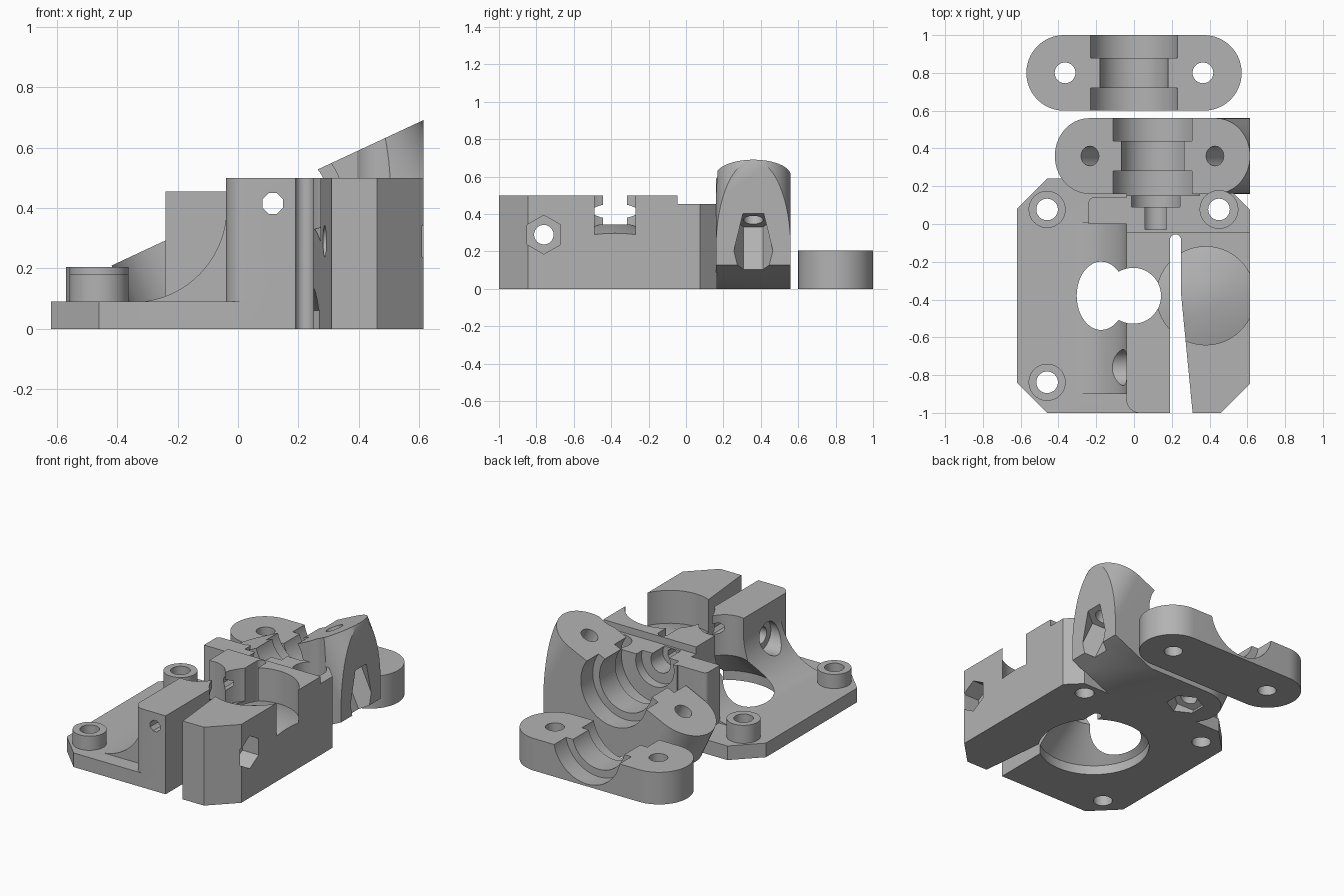
import bpy, bmesh
from math import pi, cos, sin, radians
from mathutils import Matrix

cube = bpy.data.objects.get("Cube")
if cube:
    bpy.data.objects.remove(cube, do_unlink=True)

grey = bpy.data.materials.new("plain_grey")
grey.use_nodes = True
GREY = (0.45, 0.45, 0.45, 1)
grey.diffuse_color = GREY
grey.node_tree.nodes["Principled BSDF"].inputs["Base Color"].default_value = GREY

SEG = 64
UP = Matrix()
ALONG_X = Matrix.Rotation(pi / 2, 4, 'Y')
ALONG_Y = Matrix.Rotation(-pi / 2, 4, 'X')
move = Matrix.Translation


def loft(name, rings, matrix=UP):
    """Closed solid through matching rings of points."""
    bm = bmesh.new()
    loops = [[bm.verts.new(p) for p in ring] for ring in rings]
    n = len(loops[0])
    for a, b in zip(loops, loops[1:]):
        for i in range(n):
            j = (i + 1) % n
            bm.faces.new((a[i], a[j], b[j], b[i]))
    bm.faces.new(loops[0][::-1])
    bm.faces.new(loops[-1])
    bm.transform(matrix)
    bmesh.ops.recalc_face_normals(bm, faces=bm.faces)
    mesh = bpy.data.meshes.new(name)
    bm.to_mesh(mesh)
    bm.free()
    mesh.materials.append(grey)
    obj = bpy.data.objects.new(name, mesh)
    bpy.context.collection.objects.link(obj)
    return obj


def prism(name, outline, low, high, matrix=UP):
    return loft(name, [[(x, y, z) for x, y in outline] for z in (low, high)], matrix)


def arc(cx, cy, r, start, end, steps=16):
    angles = [radians(start + (end - start) * i / steps) for i in range(steps + 1)]
    return [(cx + r * cos(a), cy + r * sin(a)) for a in angles]


def turned(name, profile, matrix=UP, sides=SEG, phase=0):
    """Solid of rings given as (radius, height) pairs."""
    turn = [2 * pi * (i + phase) / sides for i in range(sides)]
    return loft(name, [[(r * cos(a), r * sin(a), z) for a in turn] for r, z in profile], matrix)


def combine(body, tool, operation):
    tool.hide_render = True
    mod = body.modifiers.new(operation.lower(), 'BOOLEAN')
    mod.object, mod.operation, mod.solver = tool, operation, 'EXACT'
    bpy.ops.object.select_all(action='DESELECT')
    bpy.context.view_layer.objects.active = body
    body.select_set(True)
    bpy.ops.object.modifier_apply(modifier=mod.name)
    bpy.data.objects.remove(tool, do_unlink=True)


def add(body, tool):
    combine(body, tool, 'UNION')


def cut(body, tool):
    combine(body, tool, 'DIFFERENCE')


def finish(obj):
    bpy.ops.object.select_all(action='DESELECT')
    bpy.context.view_layer.objects.active = obj
    obj.select_set(True)
    bpy.ops.object.shade_smooth_by_angle(angle=radians(30))


CAPSULE = arc(0.37, 0, 0.2, -90, 90, 32) + arc(-0.37, 0, 0.2, 90, 270, 32)
BOLT = 0.365


def neck_groove(x, y, z):
    """Stepped seat for the nozzle neck, wide at both ends."""
    wide, thin = 0.235, 0.187
    steps = [(wide, -0.21), (wide, -0.08), (thin, -0.08), (thin, 0.08), (wide, 0.08), (wide, 0.25)]
    return turned("groove_cutter", steps, move((x, y, z)) @ ALONG_Y)


# Base plate with chamfered corners
body = prism("extruder_body", [(-0.62, -0.84), (-0.46, -1), (0.1, -1), (0.1, 0.24),
                               (-0.46, 0.24), (-0.62, 0.08)], 0, 0.09)

# Tall idler block and lower rear block
add(body, prism("idler_block", arc(0.03, -0.93, 0.07, 180, 270) +
                [(0.46, -1), (0.615, -0.845), (0.615, -0.045), (-0.04, -0.045)], 0, 0.5))
add(body, prism("rear_block", [(-0.24, 0), (-0.04, 0), (-0.04, -0.06), (0.615, -0.06),
                               (0.615, 0.075), (0.525, 0.165), (-0.04, 0.165), (-0.04, 0.14)]
                + arc(-0.215, 0.115, 0.025, 90, 180, 6), 0, 0.455))

# Concave sweep from the plate up the side of the block
sweep = [(x, -z) for x, z in arc(-0.35, 0.4, 0.312, -90, -4, 32)]
add(body, prism("side_sweep", sweep + [(0.02, -0.38), (0.02, -0.05), (-0.35, -0.05)],
                -0.9, 0.01, ALONG_Y))

# Tilted lower half of the nozzle clamp
tilt = move((0.0975, 0.36, 0.45)) @ Matrix.Rotation(radians(-25), 4, 'Y')
clamp = prism("tilted_clamp", CAPSULE, -0.51, 0, tilt)
combine(clamp, prism("clamp_limits", [(-1, 0), (0.615, 0), (0.615, 0.8), (-1, 0.8)], 0, 1), 'INTERSECT')
add(body, clamp)

# Mounting bosses and screw holes
for y, top in ((-0.838, 0.18), (0.077, 0.205)):
    add(body, turned("mount_boss", [(0.098, 0.02), (0.098, top)], move((-0.46, y, 0))))
    cut(body, turned("mount_hole", [(0.057, -0.1), (0.057, 0.4)], move((-0.46, y, 0))))
cut(body, turned("corner_screw", [(0.057, -0.1), (0.057, 0.21), (0.1, 0.21), (0.1, 0.8)],
                 move((0.45, 0.077, 0))))

# Motor recess, cone and drive gear opening
cut(body, turned("motor_recess", [(0.33, -0.1), (0.33, 0.06), (0.148, 0.242), (0.148, 0.8)],
                 move((-0.005, -0.38, 0))))

# Bearing pocket with raised conical seat
cut(body, turned("bearing_pocket", [(0.08, 0.345), (0.26, 0.29), (0.26, 0.8)],
                 move((0.38, -0.38, 0))))

# Flexure slot
cut(body, prism("flexure_slot", [(0.19, -1.1), (0.32, -1.1), (0.25, -0.38)]
                + arc(0.22, -0.085, 0.03, 0, 180), -0.1, 0.8))

# Tension screw with nut trap on one side and head seat on the other
screw = move((0, -0.76, 0.29)) @ ALONG_X
cut(body, turned("tension_screw", [(0.052, -0.6), (0.052, 0.8)], screw))
cut(body, turned("screw_head_seat", [(0.095, -0.4), (0.095, 0)], screw))
cut(body, turned("tension_nut", [(0.104, 0.5), (0.104, 0.8)], screw, 6))

# Filament path and nozzle seat
path = move((0.115, 0, 0.415)) @ ALONG_Y
cut(body, neck_groove(0.115, 0.36, 0.415))
cut(body, turned("collar_seat", [(0.07, -0.03), (0.07, 0.09), (0.135, 0.09), (0.135, 0.2)], path))
cut(body, turned("filament_hole", [(0.037, -1.1), (0.037, 1.1)], path, 8, 0.5))

# Clamp bolts and nut traps on the tilted half
for side in (-1, 1):
    bolt = tilt @ move((side * BOLT, 0, 0))
    cut(body, turned("clamp_bolt", [(0.052, -0.8), (0.052, 0.2)], bolt, 32))
    cut(body, turned("clamp_nut", [(0.104, -0.8), (0.104, -0.26)], bolt, 6, 0.5))
finish(body)

# Loose clamp half
loose = prism("loose_clamp_half", CAPSULE, 0, 0.205, move((0, 0.8, 0)))
cut(loose, neck_groove(0, 0.8, 0.25))
for side in (-1, 1):
    cut(loose, turned("loose_bolt", [(0.055, -0.1), (0.055, 0.4)], move((side * BOLT, 0.8, 0)), 32))
finish(loose)
